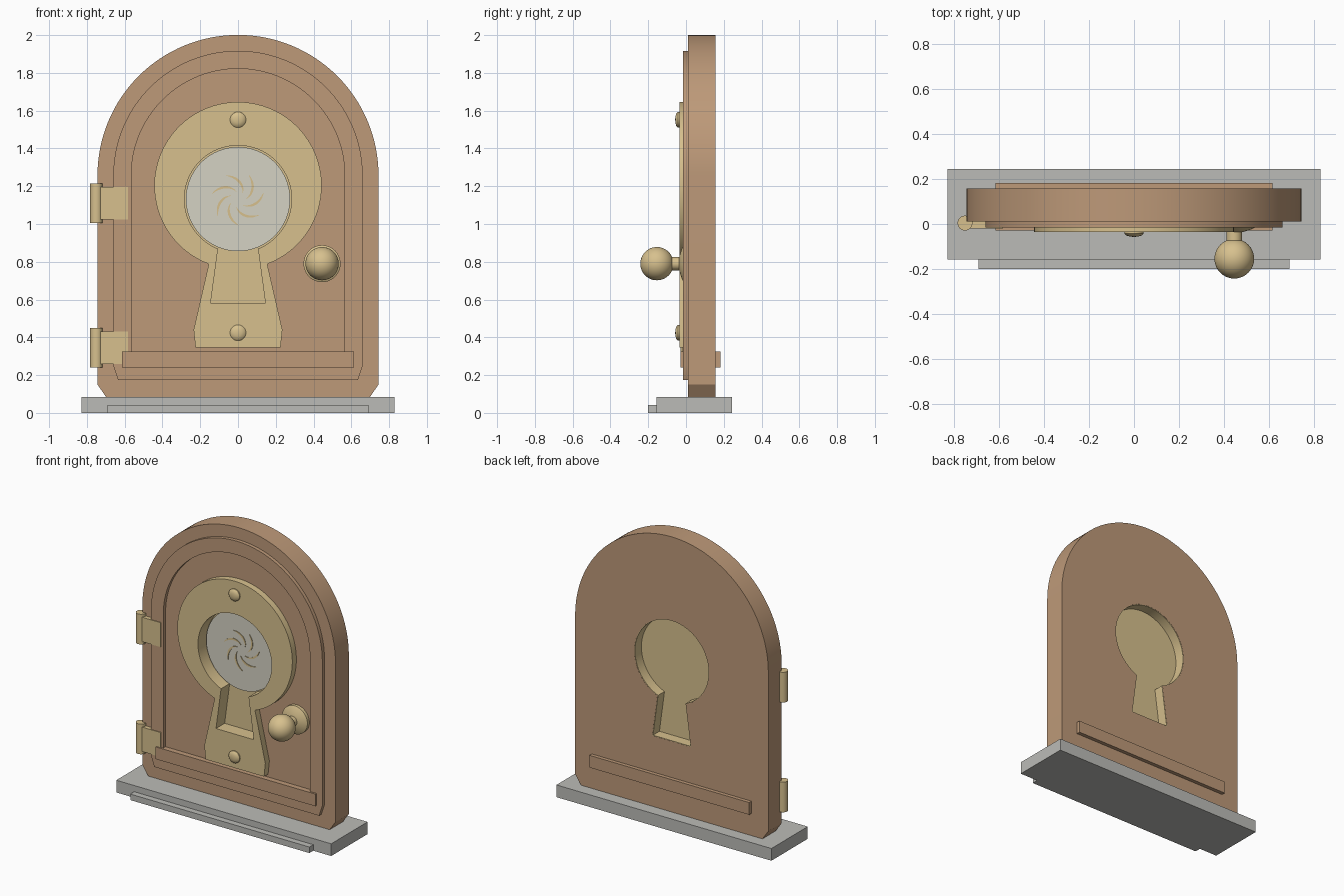
import bpy, bmesh
from math import pi, sin, cos, asin, radians

if "Cube" in bpy.data.objects:
    bpy.data.objects.remove(bpy.data.objects["Cube"])


def material(name, rgb):
    m = bpy.data.materials.new(name)
    m.diffuse_color = (*rgb, 1)
    m.use_nodes = True
    m.node_tree.nodes["Principled BSDF"].inputs["Base Color"].default_value = m.diffuse_color
    return m


WOOD = material("warm wood", (0.51, 0.32, 0.19))
BRASS = material("pale brass", (0.68, 0.53, 0.27))
STONE = material("grey stone", (0.50, 0.50, 0.475))
SILVER = material("pale silver", (0.66, 0.645, 0.55))


def finish(ob, name, mat):
    ob.name = name
    ob.data.materials.clear()
    ob.data.materials.append(mat)
    bpy.ops.object.select_all(action='DESELECT')
    ob.select_set(True)
    bpy.context.view_layer.objects.active = ob
    bpy.ops.object.shade_smooth_by_angle(angle=radians(30))
    return ob


def slab(name, loops, y0, y1, mat):
    """Extrude (x, z) outlines from y0 to y1; inner loops become holes."""
    cu = bpy.data.curves.new(name, 'CURVE')
    cu.dimensions = '2D'
    cu.fill_mode = 'BOTH'
    cu.extrude = (y1 - y0) / 2
    for pts in loops:
        s = cu.splines.new('POLY')
        s.points.add(len(pts) - 1)
        for p, (x, z) in zip(s.points, pts):
            p.co = (x, z, 0, 1)
        s.use_cyclic_u = True
    ob = bpy.data.objects.new(name, cu)
    bpy.context.collection.objects.link(ob)
    bpy.ops.object.select_all(action='DESELECT')
    ob.select_set(True)
    bpy.context.view_layer.objects.active = ob
    bpy.ops.object.convert(target='MESH')
    ob = bpy.context.view_layer.objects.active
    bm = bmesh.new()
    bm.from_mesh(ob.data)
    bmesh.ops.remove_doubles(bm, verts=bm.verts, dist=1e-5)
    bmesh.ops.recalc_face_normals(bm, faces=bm.faces)
    bm.to_mesh(ob.data)
    bm.free()
    ob.rotation_euler = (pi / 2, 0, 0)
    ob.location.y = (y0 + y1) / 2
    return finish(ob, name, mat)


def box(name, x0, x1, y0, y1, z0, z1, mat):
    bpy.ops.mesh.primitive_cube_add(
        size=1, location=((x0 + x1) / 2, (y0 + y1) / 2, (z0 + z1) / 2))
    ob = bpy.context.object
    ob.scale = (x1 - x0, y1 - y0, z1 - z0)
    return finish(ob, name, mat)


def turned(name, profile, x, z, mat, n=40):
    """Lathe a (radius, y) profile around an axis along y."""
    bm = bmesh.new()
    rings = [[bm.verts.new((x + r * cos(2 * pi * i / n), y, z + r * sin(2 * pi * i / n)))
              for i in range(n)] for r, y in profile]
    for a, b in zip(rings, rings[1:]):
        for i in range(n):
            j = (i + 1) % n
            bm.faces.new((a[i], a[j], b[j], b[i]))
    bm.faces.new(rings[0])
    bm.faces.new(rings[-1])
    bmesh.ops.recalc_face_normals(bm, faces=bm.faces)
    me = bpy.data.meshes.new(name)
    bm.to_mesh(me)
    bm.free()
    ob = bpy.data.objects.new(name, me)
    bpy.context.collection.objects.link(ob)
    return finish(ob, name, mat)


def arch(r, z0, cut_x=0, cut_z=0, cz=1.257, n=64):
    """Round-topped outline with optional cut bottom corners."""
    pts = [(r * cos(pi * i / n), cz + r * sin(pi * i / n)) for i in range(n + 1)]
    if cut_x:
        return pts + [(-r, z0 + cut_z), (-r + cut_x, z0), (r - cut_x, z0), (r, z0 + cut_z)]
    return pts + [(-r, z0), (r, z0)]


def keyhole(cz, r, neck, foot, n=72):
    """Circle joined to a flared foot; foot lists right-side (x, z) points downward."""
    a = asin(neck / r)
    start, sweep = -pi / 2 + a, 2 * pi - 2 * a
    pts = [(r * cos(start + sweep * i / n), cz + r * sin(start + sweep * i / n))
           for i in range(n + 1)]
    return pts + [(-x, z) for x, z in foot] + foot[::-1]


def circle(r, cz, n=64):
    return [(r * cos(2 * pi * i / n), cz + r * sin(2 * pi * i / n)) for i in range(n)]


# Stone sill and front step
box("sill", -0.828, 0.828, -0.157, 0.243, 0, 0.085, STONE)
box("sill_step", -0.69, 0.69, -0.2, -0.157, 0, 0.042, STONE)

# Door slab with keyhole opening, raised border and lower rail
hole = keyhole(1.132, 0.288, 0.11, [(0.15, 0.577)])
lining = keyhole(1.132, 0.284, 0.106, [(0.145, 0.581)])
slab("door", [arch(0.744, 0.085, 0.045, 0.065), hole], 0.01, 0.157, WOOD)
slab("door_border", [arch(0.66, 0.175, 0.025, 0.075), arch(0.565, 0.29)], -0.015, 0.012, WOOD)
box("lower_rail", -0.615, 0.615, -0.028, 0.183, 0.24, 0.325, WOOD)

# Brass keyhole plate, lining and backing
plate = keyhole(1.203, 0.443, 0.155, [(0.235, 0.44), (0.225, 0.345)])
slab("keyhole_plate", [plate, lining], -0.035, 0.012, BRASS)
slab("keyhole_lining", [hole, lining], 0.012, 0.156, BRASS)
slab("keyhole_backing", [hole], 0.06, 0.085, BRASS)

# Silver disc with curved swirl blades
slab("disc", [circle(0.276, 1.132)], 0.045, 0.06, SILVER)


def blade(turn, n=10):
    outer, inner = [], []
    for i in range(n + 1):
        t = i / n
        r, a = 0.04 + 0.1 * t, turn + 1.15 * t
        w = 0.008 * sin(pi * t) + 0.001
        outer.append(((r + w) * cos(a), 1.132 + (r + w) * sin(a)))
        inner.append(((r - w) * cos(a), 1.132 + (r - w) * sin(a)))
    return outer + inner[::-1]


for k in range(7):
    slab(f"swirl_blade_{k + 1}", [blade(2 * pi * k / 7)], 0.041, 0.046, BRASS)

# Domed rivets on the plate
for name, z in (("upper_rivet", 1.552), ("lower_rivet", 0.424)):
    turned(name, [(0.042, -0.03), (0.042, -0.043), (0.034, -0.051), (0.018, -0.056),
                  (0.004, -0.057)], 0, z, BRASS)

# Door knob: rosette, stem and ball
turned("knob_rosette", [(0.098, 0.012), (0.098, -0.012), (0.08, -0.022), (0.05, -0.032),
                        (0.035, -0.036)], 0.445, 0.79, BRASS)
turned("knob_stem", [(0.035, -0.03), (0.035, -0.09)], 0.445, 0.79, BRASS)
bpy.ops.mesh.primitive_uv_sphere_add(segments=40, ring_count=24, radius=0.088,
                                     location=(0.445, -0.154, 0.79))
finish(bpy.context.object, "knob_ball", BRASS)

# Hinges: barrel, end caps and leaf
for name, z0 in (("upper", 1.005), ("lower", 0.24)):
    bpy.ops.mesh.primitive_cylinder_add(vertices=32, radius=0.033, depth=0.21,
                                        location=(-0.75, 0.004, z0 + 0.105))
    finish(bpy.context.object, name + "_hinge_barrel", BRASS)
    box(name + "_hinge_leaf", -0.75, -0.582, -0.02, 0.012, z0 + 0.02, z0 + 0.19, BRASS)
